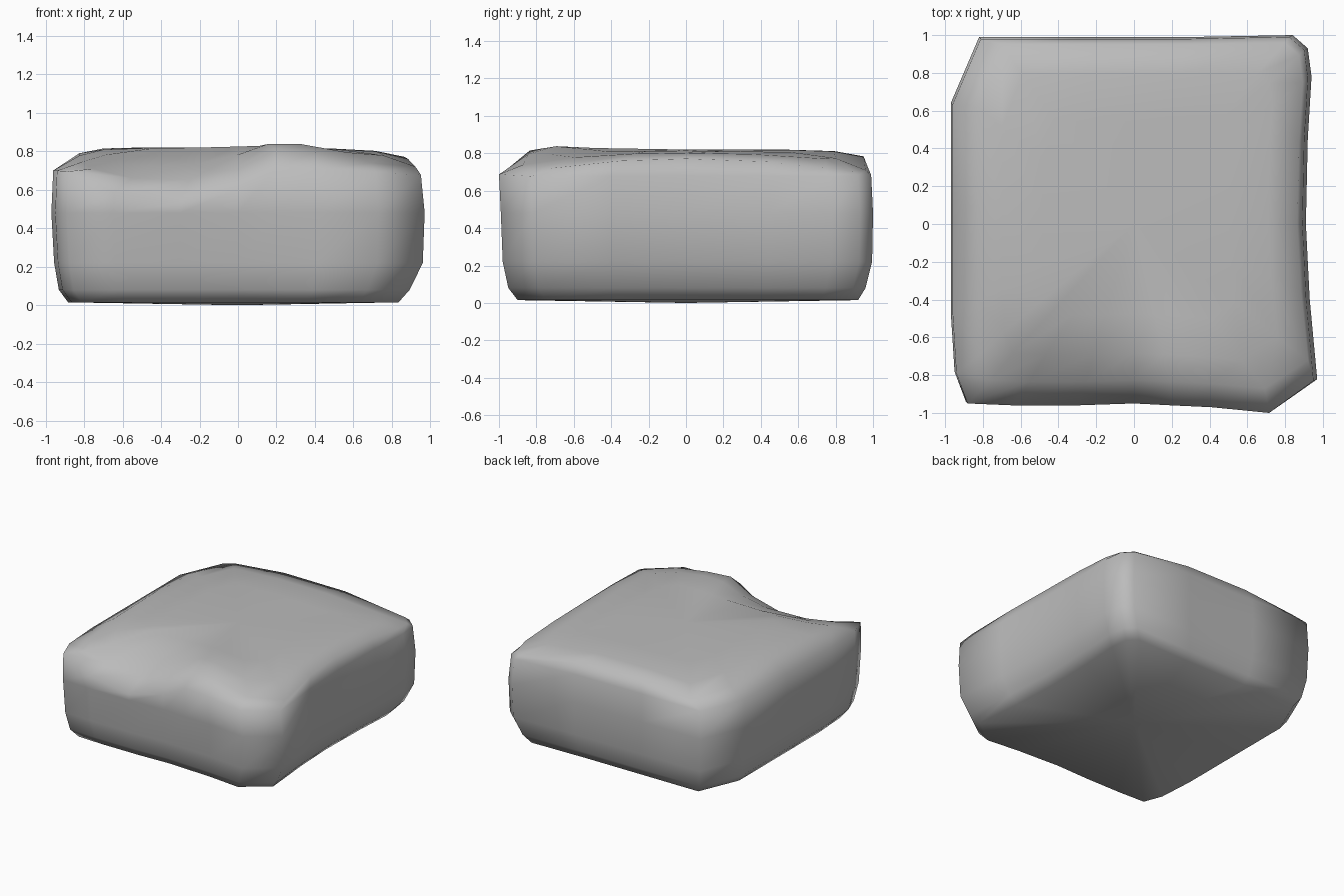
import bpy
import bmesh
import math

cube = bpy.data.objects.get("Cube")
if cube:
    bpy.data.objects.remove(cube, do_unlink=True)

# Plain stone colour
stone = bpy.data.materials.new("stone_grey")
stone.use_nodes = True
grey = (0.5, 0.5, 0.5, 1)
stone.diffuse_color = grey
stone.node_tree.nodes["Principled BSDF"].inputs["Base Color"].default_value = grey

# Plan outline, counter-clockwise from the front
outline = [(-.65, -.96), (-.3, -.96), (0, -.95), (.2, -.96), (.42, -.97), (.73, -1), (.97, -.83),
           (.93, -.4), (.91, 0), (.92, .45), (.94, .78), (.92, .93), (.84, 1), (.3, .99), (-.3, .99),
           (-.82, .99), (-.97, .64), (-.97, .1), (-.97, -.47), (-.95, -.79), (-.89, -.95)]

# Rings from bottom to top: height, then plan scale at front, back, left, right
levels = [(.015, .9, .92, .91, .86),
          (.08, .95, .96, .96, .92),
          (.22, .98, .995, .985, .99),
          (.48, .99, 1, 1, 1),
          (.7, 1, .99, .99, .98),
          (.79, .87, .96, .85, .95),
          (.815, .72, .8, .72, .78),
          (.82, .5, .55, .5, .55)]


def weathered(x, y, z):
    """Wear down the top corners, and a hollow and a hump along the top front edge."""
    if z > .6:
        ramp = min(max((-.5 - y) / .4, 0), 1)
        hollow = ramp * math.exp(-((x + .33) / .4) ** 4)
        hump = math.exp(-((x - .22) / .25) ** 2 - ((y + .77) / .25) ** 2)
        z += .04 * hump - .17 * hollow - .025 * max(x, 0) ** 2
        if z > .72:
            z -= .11 * (x * y) ** 2
    return x, y, z


def ring(z, front, back, left, right):
    return [bm.verts.new(weathered(x * (left if x < 0 else right), y * (front if y < 0 else back), z))
            for x, y in outline]


bm = bmesh.new()
rings = [ring(*level) for level in levels]
count = len(outline)
for low, high in zip(rings, rings[1:]):
    for i in range(count):
        j = (i + 1) % count
        bm.faces.new((low[i], low[j], high[j], high[i]))

# Underside and crown
for rim, z in ((rings[0], 0), (rings[-1], .82)):
    centre = bm.verts.new((0, 0, z))
    for i in range(count):
        bm.faces.new((rim[i], rim[(i + 1) % count], centre))
bmesh.ops.recalc_face_normals(bm, faces=bm.faces)

mesh = bpy.data.meshes.new("stone_block")
bm.to_mesh(mesh)
bm.free()
mesh.materials.append(stone)
mesh.shade_smooth()
block = bpy.data.objects.new("stone_block", mesh)
bpy.context.collection.objects.link(block)
